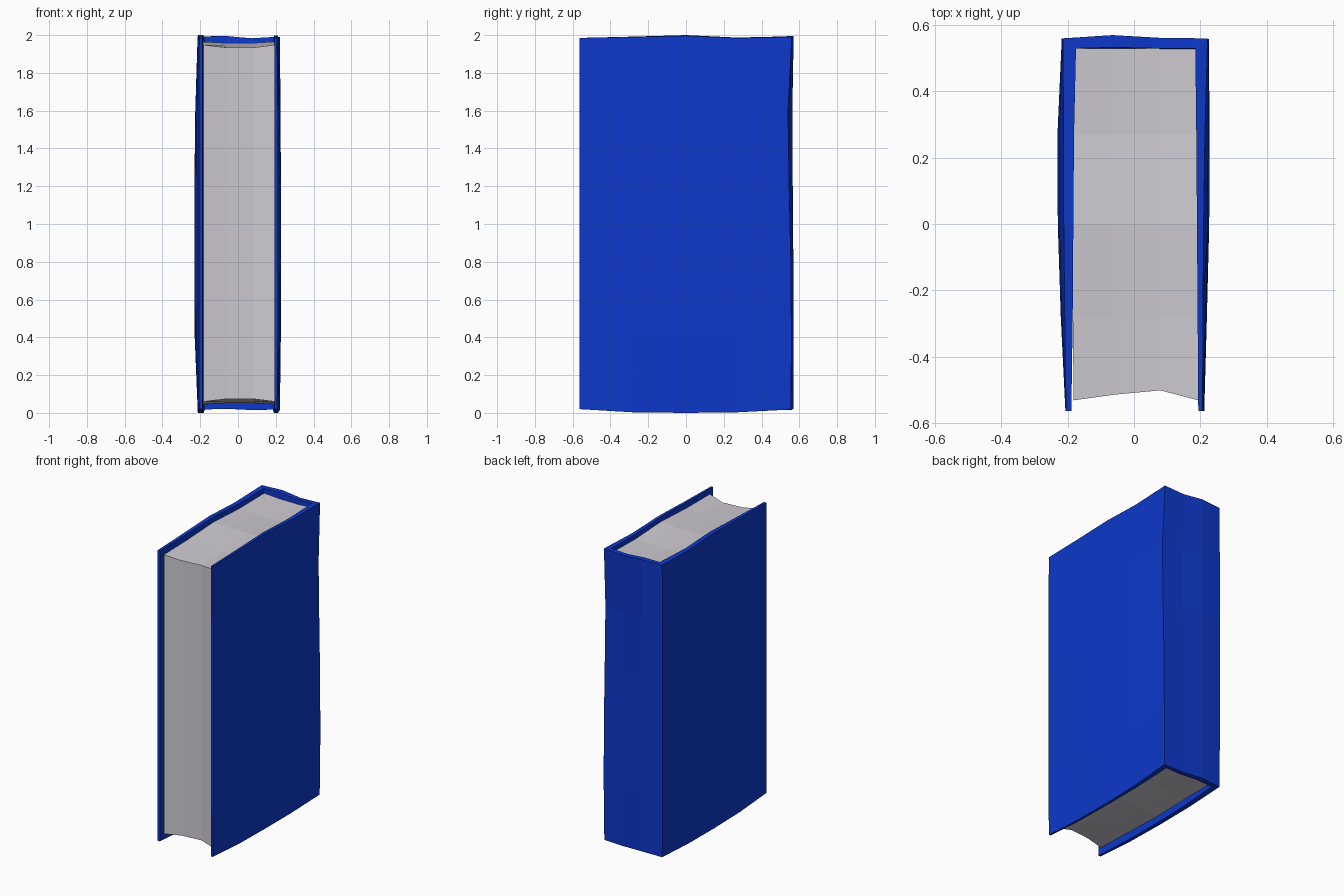
import bpy, bmesh

if "Cube" in bpy.data.objects:
    bpy.data.objects.remove(bpy.data.objects["Cube"])


def finish(name, bm, colour):
    bmesh.ops.recalc_face_normals(bm, faces=bm.faces[:])
    mesh = bpy.data.meshes.new(name)
    bm.to_mesh(mesh)
    bm.free()
    mat = bpy.data.materials.new(name + "_colour")
    mat.diffuse_color = colour
    mat.use_nodes = True
    mat.node_tree.nodes["Principled BSDF"].inputs["Base Color"].default_value = mat.diffuse_color
    mesh.materials.append(mat)
    obj = bpy.data.objects.new(name, mesh)
    bpy.context.collection.objects.link(obj)


# Cover: U-shaped section lofted upward, with gently warped boards and spine
ys = [-0.565, -0.28, 0.0, 0.27, 0.56]
inner_ys = [-0.565, -0.28, 0.0, 0.27, 0.53]
left_top = [-0.205, -0.209, -0.212, -0.213, -0.214]
left_bulge = [0.002, 0.012, 0.018, 0.018, 0.004]
right_top = [0.207, 0.208, 0.210, 0.214, 0.222]
right_bulge = [0.005, 0.012, 0.017, 0.014, 0.004]
left_in = [-0.189, -0.185, -0.183, -0.181, -0.175]
right_in = [0.194, 0.192, 0.19, 0.188, 0.185]

outer = [(x, y, -b, 0) for x, y, b in zip(left_top, ys, left_bulge)]
outer += [(-0.065, 0.57, 0, 0.35), (0.075, 0.562, 0, 0.7)]
outer += [(x, y, b, 1) for x, y, b in
          reversed(list(zip(right_top, ys, right_bulge)))]
inner = list(zip(left_in, inner_ys))
inner += [(-0.06, 0.533), (0.07, 0.53)]
inner += list(reversed(list(zip(right_in, inner_ys))))

tops = [1.985, 1.992, 2.0, 1.987, 1.993, 1.995, 1.983, 1.99, 1.985, 1.997, 1.99, 1.985]
bottoms = [0.02, 0.003, 0.0, 0.003, 0.018, 0.022, 0.015, 0.018, 0.003, 0.0, 0.003, 0.02]
bulge = [0, 0.9, 1, 1, 0.75, 0]
spine_dip = [-0.004, -0.002, -0.005, -0.014, -0.02, 0]

bm = bmesh.new()
rows = []
for k in range(6):
    t = k / 5
    out_row, in_row = [], []
    for i, (x, y, b, dip) in enumerate(outer):
        z = bottoms[i] + (tops[i] - bottoms[i]) * t
        spine = 1 if 4 <= i <= 7 else 0
        out_row.append(bm.verts.new((x + b * bulge[k], y + spine * dip * spine_dip[k], z)))
        ix, iy = inner[i]
        in_row.append(bm.verts.new((ix, iy + spine * dip * spine_dip[k] * 0.8, z)))
    rows.append(out_row + in_row[::-1])
n = len(rows[0])
for a, b in zip(rows, rows[1:]):
    for i in range(n):
        j = (i + 1) % n
        bm.faces.new((a[i], a[j], b[j], b[i]))
for r in (rows[0], rows[-1]):
    for i in range(n // 2 - 1):
        bm.faces.new((r[i], r[i + 1], r[n - 2 - i], r[n - 1 - i]))
finish("book_cover", bm, (0.004, 0.04, 0.6, 1))

# Page block: concave fore edge, wavy top and underside
left = [-0.182, -0.185, -0.183, -0.181, -0.175]
front = [-0.532, -0.515, -0.502, -0.532]
top_z = [1.948, 1.95, 1.965, 1.953, 1.96]
low_z = [0.06, 0.055, 0.045, 0.05, 0.045]
sag = [0, 0.014, 0.014, 0]
bm = bmesh.new()
grids = []
for zs, sign in ((low_z, 1), (top_z, -1)):
    grid = []
    for j, y in enumerate(inner_ys):
        xs = [left[j], -0.06, 0.08, right_in[j]]
        grid.append([bm.verts.new((x, front[i] if j == 0 else y,
                                   zs[j] + sign * sag[i] * (1 if j == 0 else 0.5)))
                     for i, x in enumerate(xs)])
    grids.append(grid)
    for a, b in zip(grid, grid[1:]):
        for i in range(3):
            bm.faces.new((a[i], a[i + 1], b[i + 1], b[i]))


def rim(g):
    return g[0] + [r[-1] for r in g[1:-1]] + g[-1][::-1] + [r[0] for r in g[-2:0:-1]]


lo, hi = rim(grids[0]), rim(grids[1])
for i in range(len(lo)):
    j = (i + 1) % len(lo)
    bm.faces.new((lo[i], lo[j], hi[j], hi[i]))
finish("page_block", bm, (0.62, 0.6, 0.64, 1))
